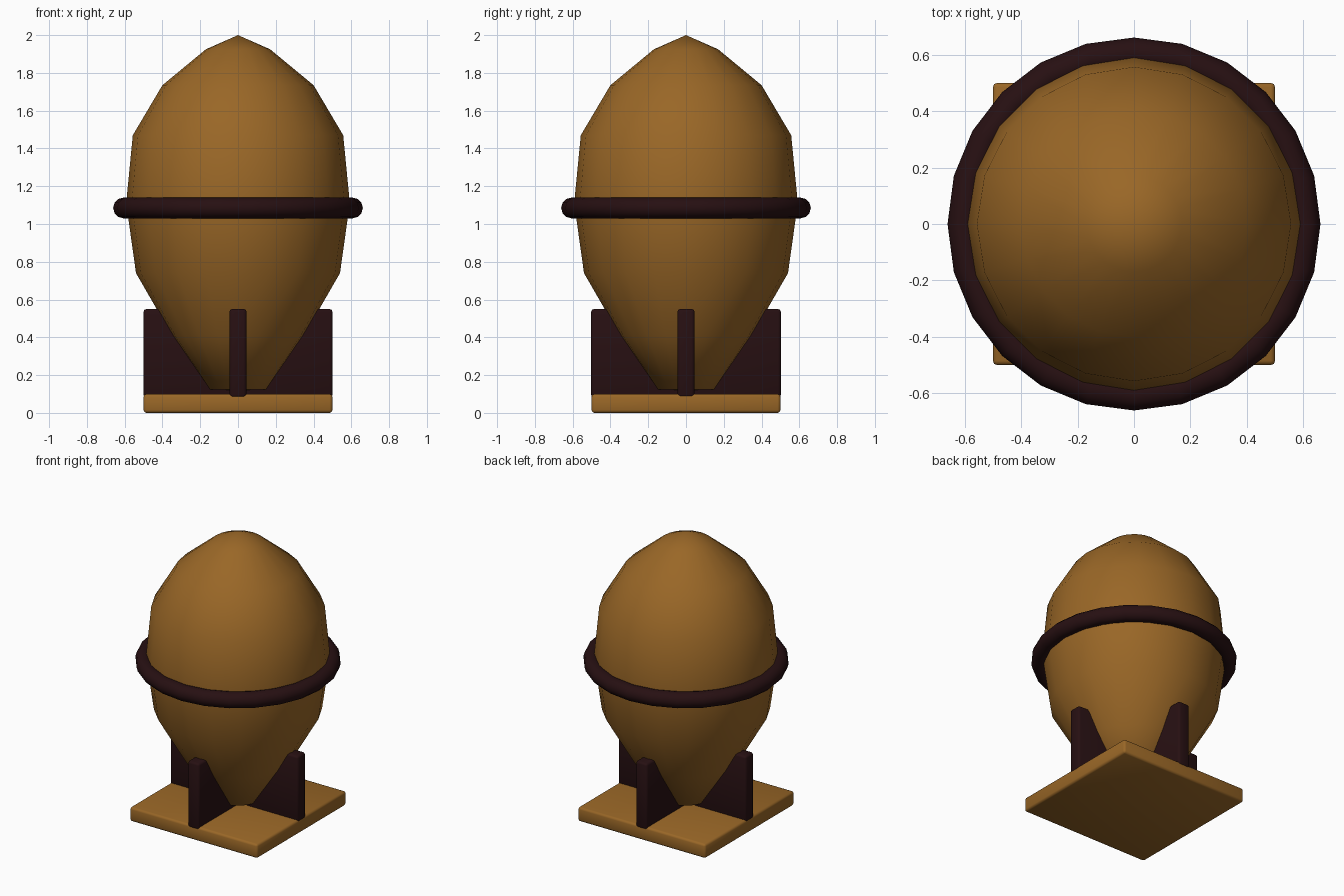
import bpy
import math

cube = bpy.data.objects.get("Cube")
if cube:
    bpy.data.objects.remove(cube, do_unlink=True)


def make_material(name, rgb):
    mat = bpy.data.materials.new(name)
    mat.use_nodes = True
    color = (*rgb, 1.0)
    mat.diffuse_color = color
    mat.node_tree.nodes["Principled BSDF"].inputs["Base Color"].default_value = color
    return mat


GOLD = make_material("ochre_gold", (0.32, 0.135, 0.02))
DARK = make_material("dark_maroon", (0.02, 0.005, 0.006))


def finish(obj, name, mat, angle=60):
    obj.name = name
    obj.data.materials.clear()
    obj.data.materials.append(mat)
    bpy.ops.object.select_all(action="DESELECT")
    obj.select_set(True)
    bpy.context.view_layer.objects.active = obj
    bpy.ops.object.shade_smooth_by_angle(angle=math.radians(angle))
    return obj


def slab(name, mat, size, center, bevel):
    bpy.ops.mesh.primitive_cube_add(size=1, location=center)
    obj = bpy.context.object
    obj.scale = size
    bpy.ops.object.transform_apply(location=False, rotation=False, scale=True)
    mod = obj.modifiers.new("rounded_edges", "BEVEL")
    mod.width = bevel
    mod.segments = 2
    bpy.ops.object.modifier_apply(modifier=mod.name)
    return finish(obj, name, mat)


def lathe(name, mat, profile, bottom, top, sides):
    verts = [(r * math.cos(math.tau * i / sides), r * math.sin(math.tau * i / sides), z)
             for r, z in profile for i in range(sides)]
    low, high = len(verts), len(verts) + 1
    verts += [(0, 0, bottom), (0, 0, top)]
    last = (len(profile) - 1) * sides
    faces = []
    for i in range(sides):
        j = (i + 1) % sides
        faces += [(k + i, k + j, k + sides + j, k + sides + i) for k in range(0, last, sides)]
        faces += [(j, i, low), (last + i, last + j, high)]
    mesh = bpy.data.meshes.new(name)
    mesh.from_pydata(verts, [], faces)
    obj = bpy.data.objects.new(name, mesh)
    bpy.context.collection.objects.link(obj)
    return finish(obj, name, mat, 75)


# Egg body, narrow at the foot
lathe("egg_body", GOLD,
      [(0.155, 0.125), (0.35, 0.41), (0.54, 0.74), (0.592, 1.11),
       (0.557, 1.47), (0.40, 1.735), (0.17, 1.925)],
      0.12, 2.0, 20)

# Band around the middle
bpy.ops.mesh.primitive_torus_add(location=(0, 0, 1.085), major_radius=0.606,
                                 minor_radius=0.055, major_segments=24, minor_segments=12)
finish(bpy.context.object, "middle_band", DARK)

# Square base plate
slab("base_plate", GOLD, (1, 1, 0.1), (0, 0, 0.05), 0.015)

# Crossed support fins
slab("side_fins", DARK, (1, 0.09, 0.47), (0, 0, 0.315), 0.015)
slab("front_back_fins", DARK, (0.09, 1.004, 0.47), (0, 0, 0.315), 0.015)
